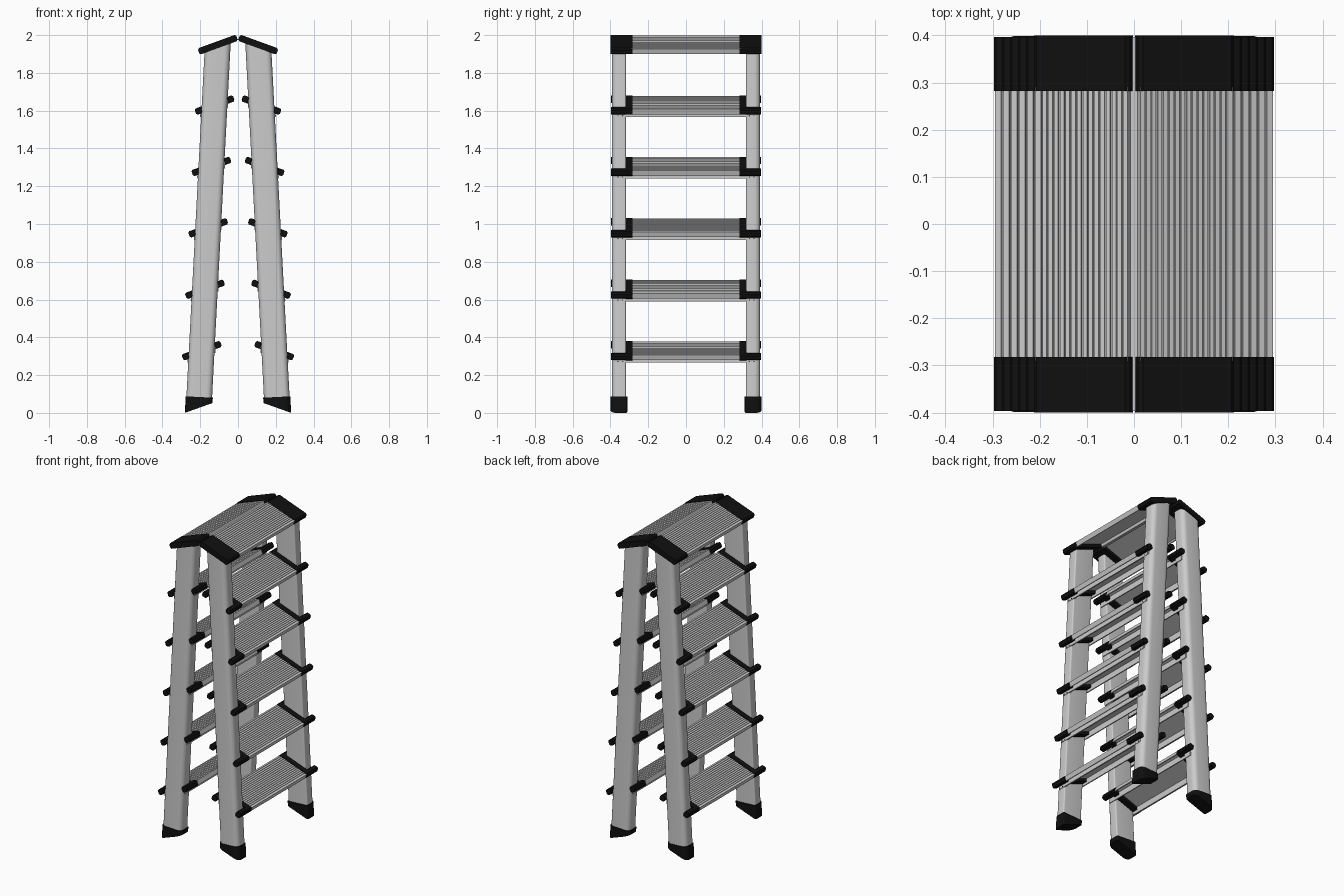
import bpy, bmesh, math

cube = bpy.data.objects.get("Cube")
if cube:
    bpy.data.objects.remove(cube, do_unlink=True)

TILT = math.radians(20)
S, C, T = math.sin(TILT), math.cos(TILT), math.tan(TILT)


def material(name, v, rough):
    m = bpy.data.materials.new(name)
    m.use_nodes = True
    m.diffuse_color = (v, v, v, 1)
    bsdf = m.node_tree.nodes["Principled BSDF"]
    bsdf.inputs["Base Color"].default_value = (v, v, v, 1)
    bsdf.inputs["Roughness"].default_value = rough
    return m


METAL = material("light_aluminium", 0.6, 0.5)
BLACK = material("black_plastic", 0.005, 0.6)


def rail_x(z):
    """Centre line of the leaning rail on the left half."""
    return 0.2095 - 0.0525 * z


def add_object(name, bm, mat, mirror_y):
    """Finish a mesh of one quarter or half and mirror it to the others."""
    bmesh.ops.recalc_face_normals(bm, faces=bm.faces)
    me = bpy.data.meshes.new(name)
    bm.to_mesh(me)
    bm.free()
    me.materials.append(mat)
    ob = bpy.data.objects.new(name, me)
    bpy.context.collection.objects.link(ob)
    mod = ob.modifiers.new("mirror", 'MIRROR')
    mod.use_axis = (True, mirror_y, False)
    mod.use_mirror_merge = False
    bpy.ops.object.select_all(action='DESELECT')
    ob.select_set(True)
    bpy.context.view_layer.objects.active = ob
    bpy.ops.object.shade_smooth_by_angle(angle=math.radians(30))
    return ob


def loft(bm, start, end):
    """Closed solid between two matching rings of points."""
    a = [bm.verts.new(p) for p in start]
    b = [bm.verts.new(p) for p in end]
    n = len(a)
    bm.faces.new(a)
    bm.faces.new(b[::-1])
    for i in range(n):
        j = (i + 1) % n
        bm.faces.new((a[i], b[i], b[j], a[j]))


def tilted(bm, profile, z, y0, y1):
    """Extrude a (u, w) profile along y in the sloping frame of a step."""
    cx = rail_x(z)
    pts = [(cx + u * C + w * S, z - u * S + w * C) for u, w in profile]
    loft(bm, [(x, y0, h) for x, h in pts], [(x, y1, h) for x, h in pts])


def chamfered(u0, u1, w0, w1, c):
    return [(u0 + c, w0), (u1 - c, w0), (u1, w0 + c), (u1, w1 - c),
            (u1 - c, w1), (u0 + c, w1), (u0, w1 - c), (u0, w0 + c)]


def rail_section(half, y0, y1, r_in, r_out):
    """Rounded section, with larger radii on the outward side."""
    pts = []
    corners = [(half, y1, r_out, 0), (-half, y1, r_out, 90),
               (-half, y0, r_in, 180), (half, y0, r_in, 270)]
    for a, y, r, ang in corners:
        ca = a - math.copysign(r, a)
        cy = y - r if y == y1 else y + r
        for k in range(7):
            t = math.radians(ang + 15 * k)
            pts.append((ca + r * math.cos(t), cy + r * math.sin(t)))
    return pts


def leaning(section, cut_low, cut_high):
    """Loft a section along the rail between two cutting planes."""
    bm = bmesh.new()
    rings = []
    for cut in (cut_low, cut_high):
        rings.append([(rail_x(cut(a)) + a, y, cut(a)) for a, y in section])
    loft(bm, *rings)
    return bm


# Side rails and their slanted feet
add_object("side_rails",
           leaning(rail_section(0.068, 0.318, 0.393, 0.008, 0.03),
                   lambda a: 0.06, lambda a: 1.945 - a * T), METAL, True)
add_object("rubber_feet",
           leaning(rail_section(0.072, 0.311, 0.399, 0.01, 0.032),
                   lambda a: 0.0262 - a * T, lambda a: 0.084 + a * 0.05), BLACK, True)

# Ribbed tread channel: grooves on top, lips at both edges
RIBS, HALF = 16, 0.104
pitch = 2 * HALF / RIBS
channel = []
for i in range(RIBS):
    u = -HALF + i * pitch
    channel += [(u, 0.014), (u + pitch * 0.7, 0.014)]
    if i < RIBS - 1:
        channel += [(u + pitch * 0.75, 0.010), (u + pitch * 0.95, 0.010)]
lip = HALF - 0.006
channel += [(HALF, 0.014), (HALF, -0.015), (lip, -0.015), (lip, 0.002),
            (-lip, 0.002), (-lip, -0.015), (-HALF, -0.015)]

STEPS = [0.33 + 0.325 * i for i in range(5)]
TOP = 1.95

for i, z in enumerate(STEPS + [TOP]):
    bm = bmesh.new()
    tilted(bm, channel, z, -0.29, 0.29)
    label = "top_tread" if z == TOP else f"tread_{i + 1}"
    add_object(label, bm, METAL, False)

for i, z in enumerate(STEPS):
    # Black tread ends with clamps reaching around the rail edges
    bm = bmesh.new()
    tilted(bm, chamfered(-0.105, 0.105, -0.018, 0.017, 0.004), z, 0.282, 0.319)
    for u0, u1 in ((-0.108, -0.074), (0.074, 0.108)):
        tilted(bm, chamfered(u0, u1, -0.017, 0.017, 0.007), z, 0.282, 0.396)
    add_object(f"tread_clamps_{i + 1}", bm, BLACK, True)

    # Support bars riveted across the rail edges
    bm = bmesh.new()
    for a0, a1, h0, h1 in ((0.066, 0.074, -0.064, -0.025),
                           (-0.072, -0.065, -0.012, 0.025)):
        cx = rail_x(z)
        ring = [(cx + a0, z + h0), (cx + a1, z + h0),
                (cx + a1, z + h1), (cx + a0, z + h1)]
        loft(bm, [(x, -0.37, h) for x, h in ring], [(x, 0.37, h) for x, h in ring])
    add_object(f"support_bars_{i + 1}", bm, METAL, False)

    # Rivet heads on the outer bar
    bm = bmesh.new()
    for y in (0.335, 0.36):
        ring = [(y + 0.003 * math.cos(k * math.pi / 4),
                 z - 0.057 + 0.003 * math.sin(k * math.pi / 4)) for k in range(8)]
        x = rail_x(z) + 0.073
        loft(bm, [(x, p, h) for p, h in ring], [(x + 0.003, p, h) for p, h in ring])
    add_object(f"rivets_{i + 1}", bm, BLACK, True)

# Black end caps over the rail tops
bm = bmesh.new()
tilted(bm, chamfered(-0.108, 0.108, -0.018, 0.017, 0.008), TOP, 0.282, 0.4)
add_object("top_end_caps", bm, BLACK, True)

# Thin hinge strip joining the two halves at the ridge
bm = bmesh.new()
ring = [(0, 1.974), (0.008, 1.974), (0.008, 1.98), (0, 1.98)]
loft(bm, [(x, -0.396, h) for x, h in ring], [(x, 0.396, h) for x, h in ring])
add_object("hinge_strip", bm, METAL, False)
